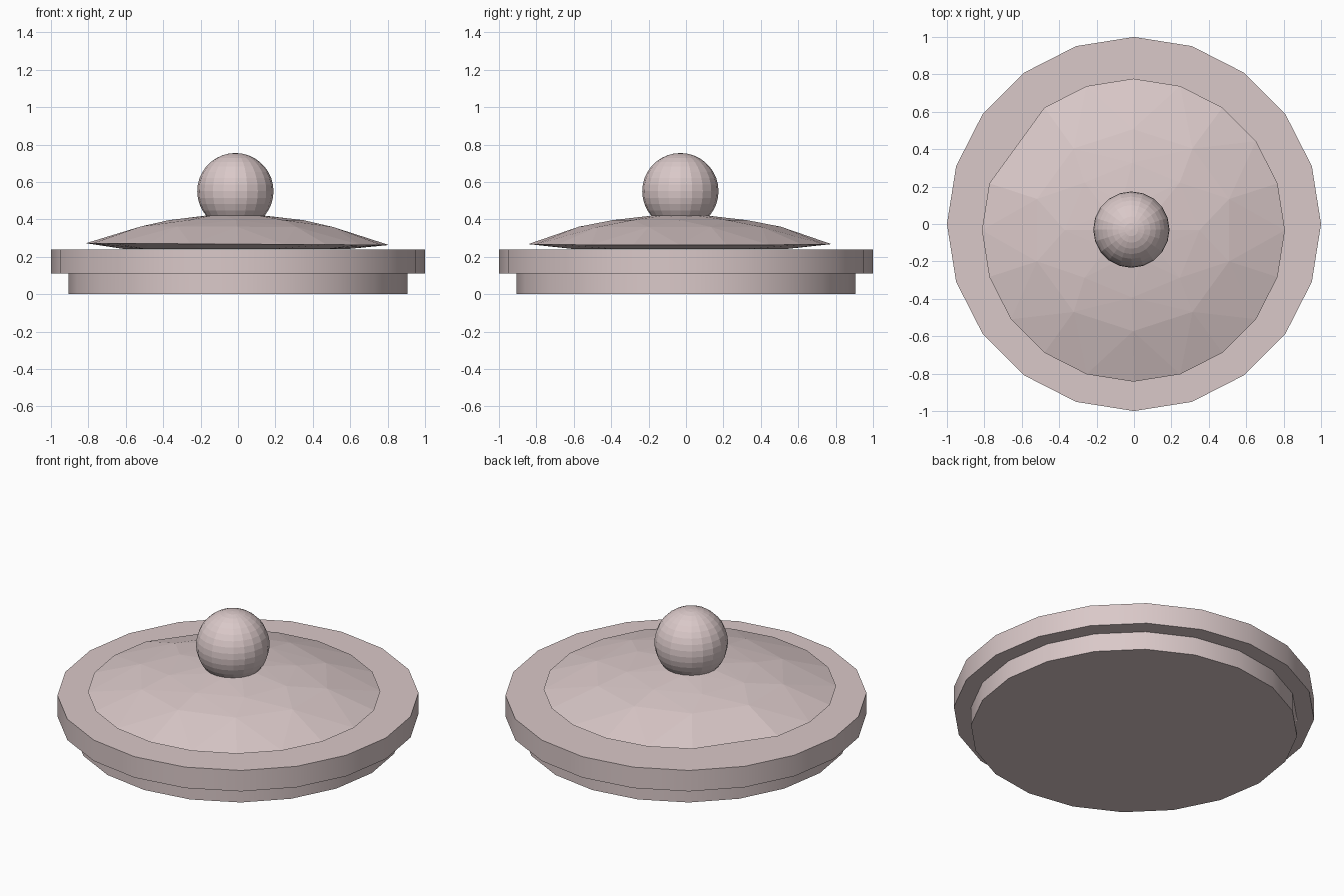
import bpy, bmesh, math

if "Cube" in bpy.data.objects:
    bpy.data.objects.remove(bpy.data.objects["Cube"])

clay = bpy.data.materials.new("pale_dusty_pink")
clay.diffuse_color = (0.70, 0.58, 0.58, 1)
clay.use_nodes = True
clay.node_tree.nodes["Principled BSDF"].inputs["Base Color"].default_value = clay.diffuse_color


def finish(name, bm):
    bmesh.ops.recalc_face_normals(bm, faces=bm.faces)
    mesh = bpy.data.meshes.new(name)
    bm.to_mesh(mesh)
    bm.free()
    mesh.materials.append(clay)
    obj = bpy.data.objects.new(name, mesh)
    bpy.context.collection.objects.link(obj)
    return obj


def ring(bm, r, z, n, cx=0.0, cy=0.0, skip=(), tilt=0.0, turn=0.0):
    verts = []
    for i in range(n):
        if i in skip:
            continue
        a = 2 * math.pi * i / n + turn
        x, y = r * math.cos(a), r * math.sin(a)
        verts.append(bm.verts.new((cx + x, cy + y, z + tilt * x)))
    return verts


# stepped 20-sided base: narrow plug below, wide flange above
bm = bmesh.new()
N = 20
rings = [ring(bm, r, z, N) for r, z in
         [(0.905, 0), (0.905, 0.112), (1, 0.112), (1, 0.24)]]
for a, b in zip(rings, rings[1:]):
    for i in range(N):
        j = (i + 1) % N
        bm.faces.new((a[i], a[j], b[j], b[i]))
bm.faces.new(rings[0])
bm.faces.new(rings[-1])
base = finish("base", bm)
bpy.context.view_layer.objects.active = base
base.select_set(True)
bpy.ops.object.shade_smooth_by_angle(angle=math.radians(30))
base.select_set(False)

# low faceted dome, slightly off centre and tilted, with uneven triangles
bm = bmesh.new()
CY = -0.033
ring(bm, 0.60, 0.242, 10, -0.01, CY)
ring(bm, 0.81, 0.268, 20, -0.003, CY, skip=(8,), tilt=-0.006)
ring(bm, 0.54, 0.361, 10, -0.005, CY, tilt=-0.003, turn=math.radians(18))
ring(bm, 0.36, 0.396, 8, -0.01, CY)
ring(bm, 0.16, 0.420, 10, -0.015, CY)
bmesh.ops.convex_hull(bm, input=bm.verts)
finish("dome", bm)

# round knob, sunk a little into the dome
bm = bmesh.new()
bmesh.ops.create_uvsphere(bm, u_segments=20, v_segments=18, radius=0.204)
bmesh.ops.translate(bm, verts=bm.verts, vec=(-0.014, -0.03, 0.551))
finish("knob", bm)
